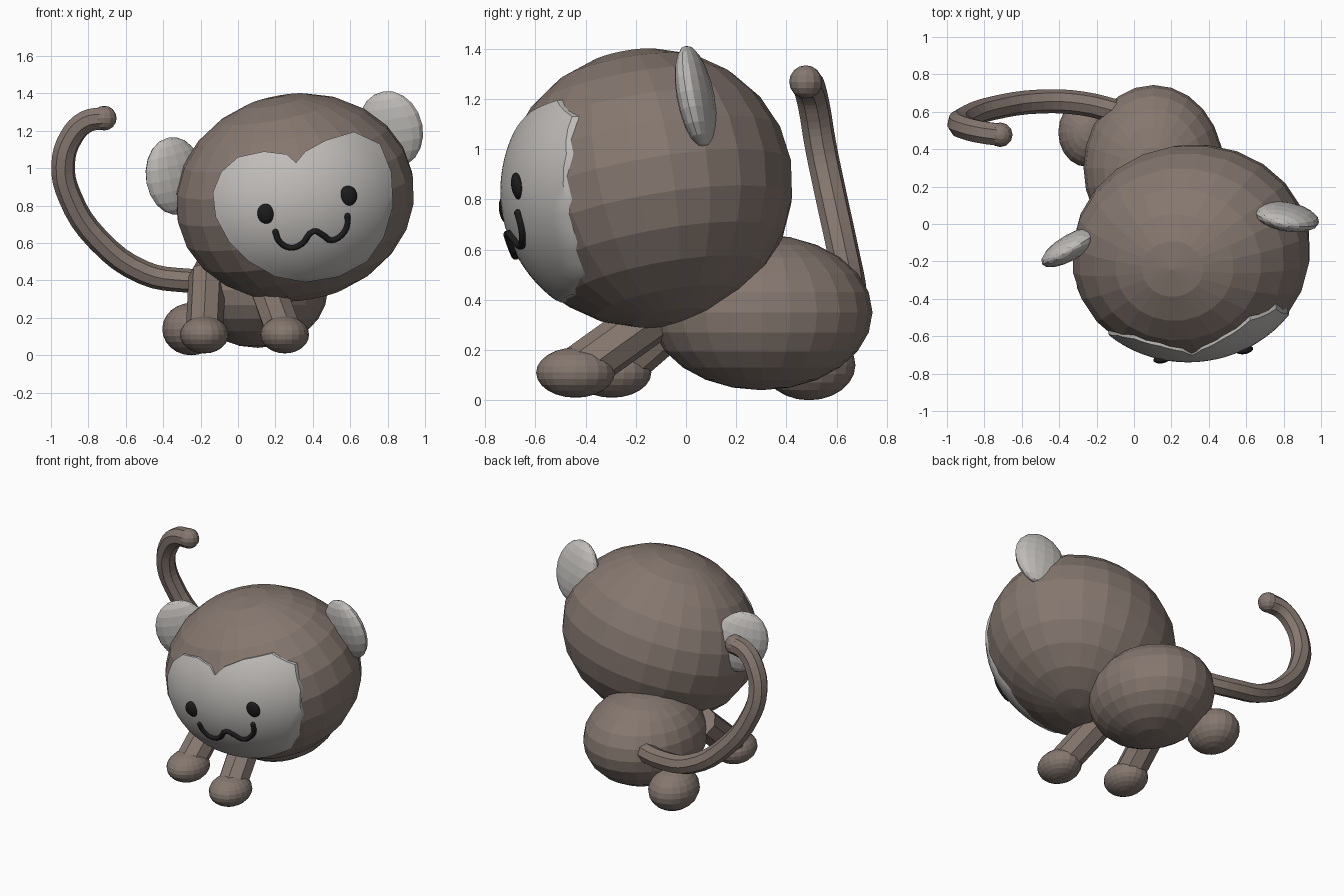
import bpy
import bmesh
from math import radians
from mathutils import Vector, Matrix, Euler

if "Cube" in bpy.data.objects:
    bpy.data.objects.remove(bpy.data.objects["Cube"])


def material(name, rgb):
    mat = bpy.data.materials.new(name)
    mat.use_nodes = True
    mat.diffuse_color = (*rgb, 1)
    mat.node_tree.nodes["Principled BSDF"].inputs["Base Color"].default_value = (*rgb, 1)
    return mat


BROWN = material("brown fur", (0.235, 0.185, 0.16))
PALE = material("pale grey skin", (0.52, 0.50, 0.48))
BLACK = material("black", (0.012, 0.012, 0.013))


def add_object(name, data, mat):
    obj = bpy.data.objects.new(name, data)
    bpy.context.collection.objects.link(obj)
    data.materials.append(mat)
    return obj


def ellipsoid(name, frame, radii, mat, segments=24, rings=12, smooth=False):
    bm = bmesh.new()
    bmesh.ops.create_uvsphere(bm, u_segments=segments, v_segments=rings, radius=1)
    bm.transform(Matrix.Diagonal((*radii, 1)))
    for face in bm.faces:
        face.smooth = smooth
    mesh = bpy.data.meshes.new(name)
    bm.to_mesh(mesh)
    bm.free()
    obj = add_object(name, mesh, mat)
    obj.matrix_world = frame
    return obj


def tube(name, points, radius, mat, smooth=False):
    curve = bpy.data.curves.new(name, "CURVE")
    curve.dimensions = "3D"
    curve.bevel_depth = radius
    curve.bevel_resolution = 2
    curve.resolution_u = 4
    curve.use_fill_caps = True
    spline = curve.splines.new("BEZIER")
    spline.bezier_points.add(len(points) - 1)
    for knot, point in zip(spline.bezier_points, points):
        knot.co = point
        knot.handle_left_type = knot.handle_right_type = "AUTO"
    spline.use_smooth = smooth
    return add_object(name, curve, mat)


at = Matrix.Translation

# Head, tilted to one side and slightly forward
HEAD_RADII = (0.646, 0.58, 0.552)
HEAD = at((0.305, -0.152, 0.845)) @ Euler((radians(8), radians(-12), radians(8))).to_matrix().to_4x4()
ellipsoid("head", HEAD, HEAD_RADII, BROWN)


def on_head(x, z, lift=1.0):
    """Point on the front of the head at the given x and z."""
    inverse = (HEAD @ Matrix.Diagonal((*[r * lift for r in HEAD_RADII], 1))).inverted()
    start = inverse @ Vector((x, -2, z))
    step = inverse.to_3x3() @ Vector((0, 1, 0))
    a, b, c = step.dot(step), start.dot(step), start.dot(start) - 1
    return Vector((x, -2 + (-b - max(b * b - a * c, 0) ** 0.5) / a, z))


# Ears, mirrored in the head's own frame
for side, label in ((1, "left"), (-1, "right")):
    frame = HEAD @ at((side * 0.597, 0.15, 0.225)) @ Matrix.Rotation(radians(-21 * side), 4, "Z")
    ellipsoid(label + "_ear", frame, (0.175, 0.068, 0.21), PALE, 16, 10)

# Heart-shaped face mask, a thin shell following the head
outline = [(0.31, 1.03), (0.26, 1.075), (0.14, 1.09), (0.0, 1.06), (-0.09, 0.98), (-0.135, 0.87),
           (-0.12, 0.74), (-0.05, 0.61), (0.06, 0.5), (0.2, 0.42), (0.36, 0.39), (0.54, 0.42),
           (0.69, 0.5), (0.78, 0.63), (0.83, 0.8), (0.82, 0.98), (0.76, 1.13), (0.62, 1.195),
           (0.47, 1.15), (0.36, 1.09)]
outline = [Vector(p) for p in outline]
border = []
for p, q in zip(outline, outline[1:] + outline[:1]):
    border += [p.lerp(q, k / 3) for k in range(3)]
middle = Vector((0.33, 0.76))
bm = bmesh.new()
hub = bm.verts.new(on_head(*middle, 1.012))
steps = 12
loops = []
for i in range(1, steps + 2):
    t, lift = min(i / steps, 1), 1.012 if i <= steps else 0.985
    loops.append([bm.verts.new(on_head(*middle.lerp(p, t), lift)) for p in border])
count = len(border)
for k in range(count):
    n = (k + 1) % count
    bm.faces.new((hub, loops[0][k], loops[0][n]))
    for inner, outer in zip(loops, loops[1:]):
        bm.faces.new((inner[k], outer[k], outer[n], inner[n]))
bmesh.ops.recalc_face_normals(bm, faces=bm.faces)
bm.faces.ensure_lookup_table()
bm.normal_update()
if hub.normal.y > 0:
    bmesh.ops.reverse_faces(bm, faces=bm.faces)
mesh = bpy.data.meshes.new("face_mask")
bm.to_mesh(mesh)
bm.free()
mask = add_object("face_mask", mesh, PALE)
bpy.context.view_layer.objects.active = mask
mask.select_set(True)
bpy.ops.object.shade_smooth_by_angle(angle=radians(40))
mask.select_set(False)

# Eyes and mouth
turn = HEAD.to_3x3().to_4x4()
for label, x, z in (("right", 0.15, 0.757), ("left", 0.59, 0.853)):
    ellipsoid(label + "_eye", at(on_head(x, z, 1.012)) @ turn, (0.047, 0.022, 0.054), BLACK, 20, 12, True)
smile = [(0.2, 0.66), (0.22, 0.61), (0.28, 0.575), (0.34, 0.595), (0.405, 0.663), (0.45, 0.645),
         (0.5, 0.615), (0.56, 0.65), (0.585, 0.7), (0.585, 0.745)]
tube("mouth", [on_head(x, z, 1.02) for x, z in smile], 0.016, BLACK, True)
for label, end in (("right", smile[0]), ("left", smile[-1])):
    ellipsoid(label + "_mouth_end", at(on_head(*end, 1.02)), (0.016,) * 3, BLACK, 8, 6, True)

# Body
ellipsoid("body", at((0.105, 0.3, 0.35)), (0.375, 0.443, 0.31), BROWN)

# Front legs and feet
for label, foot, hip in (("left", (0.25, -0.44, 0.11), (0.13, 0.02, 0.44)),
                         ("right", (-0.18, -0.295, 0.11), (-0.165, 0.06, 0.42))):
    ellipsoid(label + "_front_foot", at(foot), (0.13, 0.157, 0.1), BROWN, 20, 12)
    tube(label + "_front_leg", [Vector(foot), Vector(hip)], 0.1, BROWN)

# Rear foot tucked out to one side
ellipsoid("rear_foot", at((-0.25, 0.49, 0.14)), (0.155, 0.185, 0.14), BROWN, 20, 12)

# Tail with a rounded tip
tail = [(-0.05, 0.59, 0.4), (-0.28, 0.645, 0.4), (-0.5, 0.655, 0.44), (-0.75, 0.62, 0.62),
        (-0.9, 0.57, 0.85), (-0.935, 0.535, 1.02), (-0.89, 0.51, 1.17), (-0.81, 0.49, 1.25),
        (-0.715, 0.477, 1.268)]
tube("tail", tail, 0.064, BROWN)
ellipsoid("tail_tip", at(tail[-1]), (0.066,) * 3, BROWN, 12, 8)
